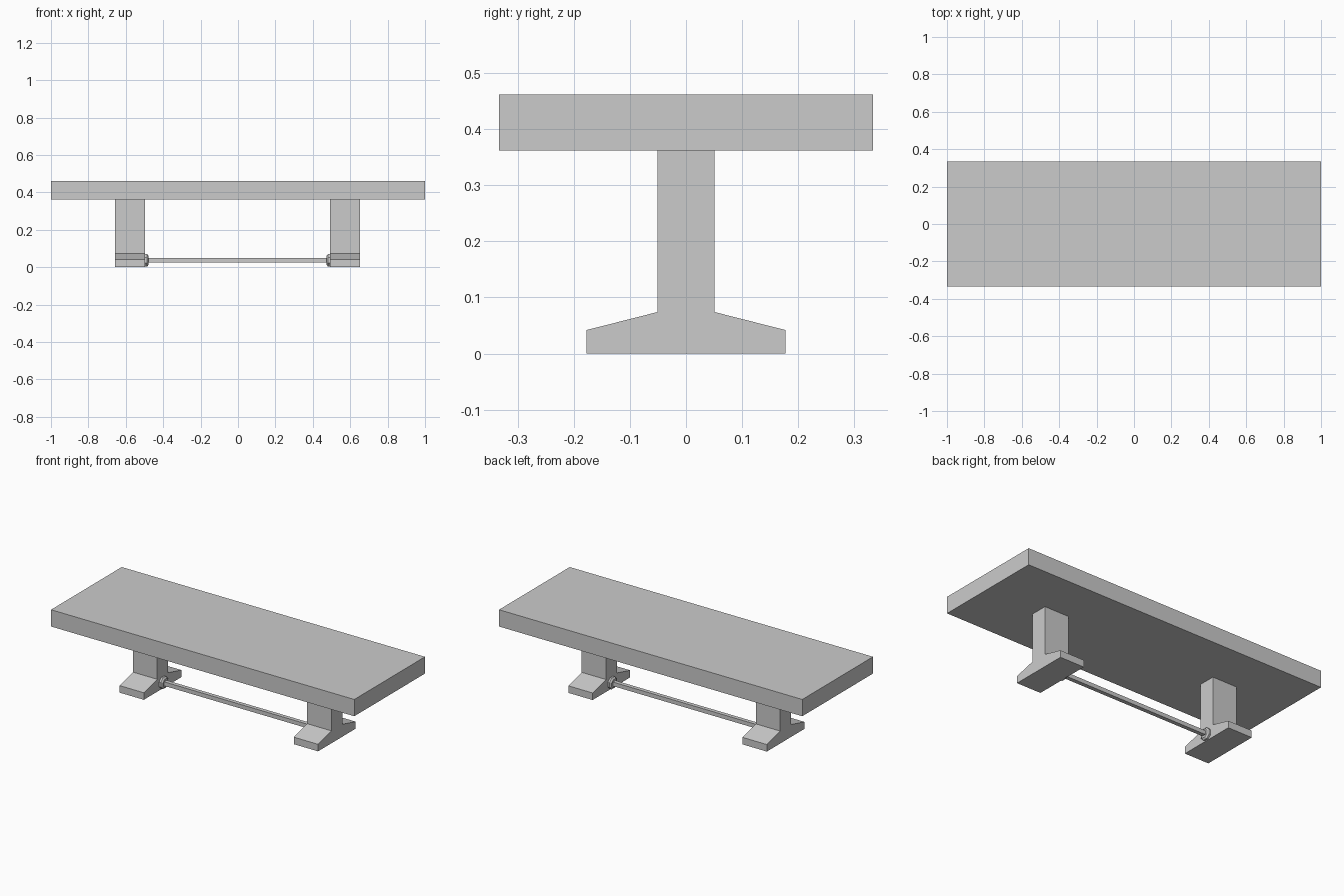
import bpy, bmesh, math
from mathutils import Matrix

if "Cube" in bpy.data.objects:
    bpy.data.objects.remove(bpy.data.objects["Cube"])


def make_object(name, bm):
    bmesh.ops.recalc_face_normals(bm, faces=bm.faces)
    mesh = bpy.data.meshes.new(name)
    bm.to_mesh(mesh)
    bm.free()
    obj = bpy.data.objects.new(name, mesh)
    bpy.context.collection.objects.link(obj)
    return obj


def box(name, x, y, z):
    bm = bmesh.new()
    bmesh.ops.create_cube(bm, size=1)
    for v in bm.verts:
        for i, (lo, hi) in enumerate((x, y, z)):
            v.co[i] = lo if v.co[i] < 0 else hi
    return make_object(name, bm)


def extrude_x(name, profile, x0, x1):
    """Extrude a (y, z) outline along x."""
    bm = bmesh.new()
    face = bm.faces.new([bm.verts.new((x0, y, z)) for y, z in profile])
    ext = bmesh.ops.extrude_face_region(bm, geom=[face], use_keep_orig=True)
    for v in ext["geom"]:
        if isinstance(v, bmesh.types.BMVert):
            v.co.x = x1
    return make_object(name, bm)


def boss(name, x, direction, z):
    """Eight-sided collar with a chamfered outer rim."""
    bm = bmesh.new()
    rings = []
    for dx, r in ((0, 0.036), (0.011, 0.036), (0.019, 0.026)):
        rings.append([bm.verts.new((x + direction * dx,
                                    r * math.cos(math.pi / 8 + k * math.pi / 4),
                                    z + r * math.sin(math.pi / 8 + k * math.pi / 4)))
                      for k in range(8)])
    for a, b in zip(rings, rings[1:]):
        for k in range(8):
            n = (k + 1) % 8
            bm.faces.new((a[k], a[n], b[n], b[k]))
    bm.faces.new(rings[0])
    bm.faces.new(rings[-1])
    return make_object(name, bm)


# Tabletop slab
box("tabletop", (-1, 1), (-0.333, 0.333), (0.362, 0.462))

# Pedestal outline: column with sloped foot
half = [(0.177, 0), (0.177, 0.042), (0.051, 0.074), (0.051, 0.362)]
outline = half + [(-y, z) for y, z in reversed(half)]

# Pedestals and their inner collars
for side, x0, x1, inner, d in (("left", -0.657, -0.497, -0.497, 1),
                               ("right", 0.492, 0.652, 0.492, -1)):
    extrude_x(side + "_pedestal", outline, x0, x1)
    boss(side + "_collar", inner, d, 0.037)

# Stretcher bar between the collars
box("stretcher", (-0.48, 0.475), (-0.012, 0.012), (0.025, 0.049))
